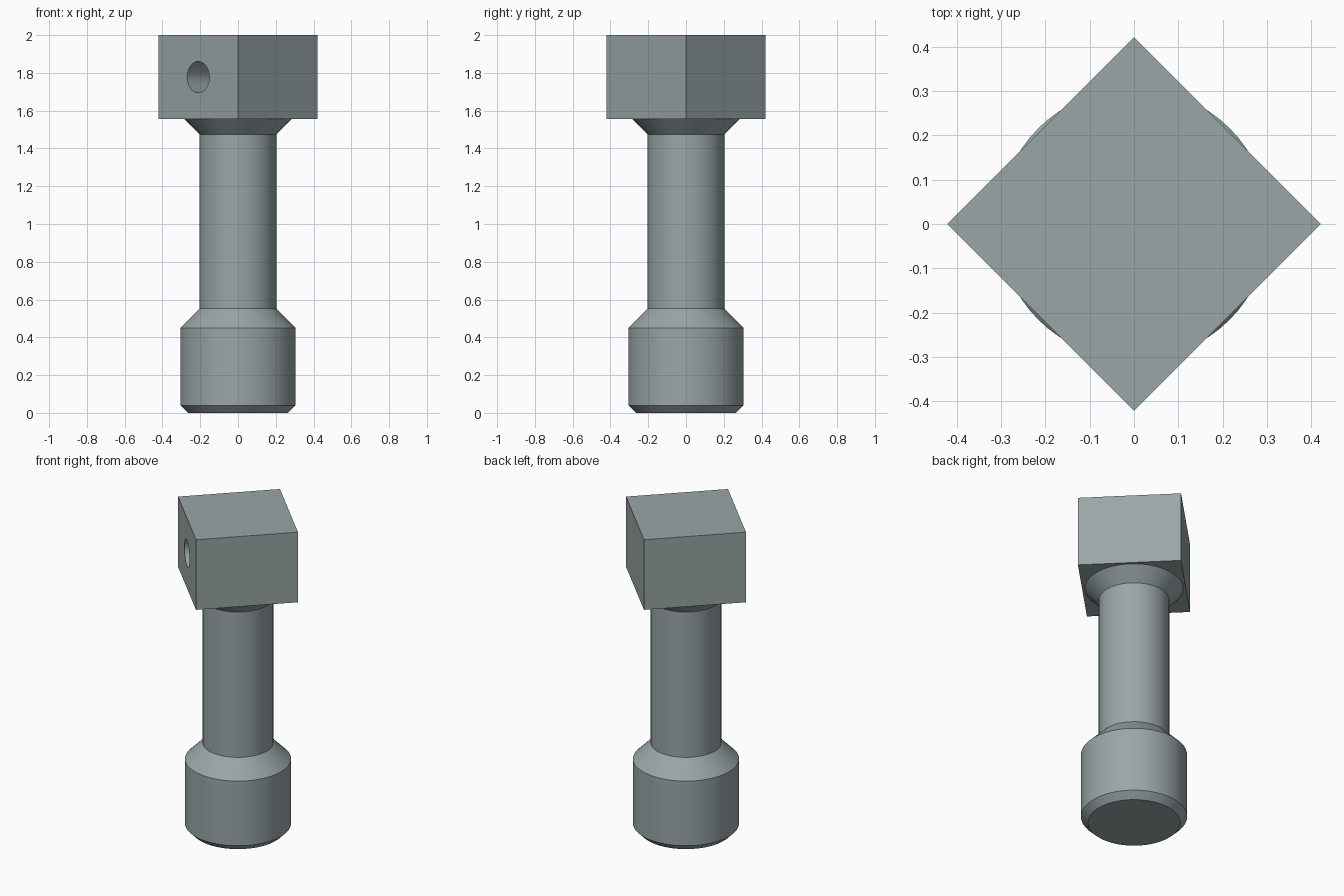
import bpy, bmesh, math
from mathutils import Matrix

if "Cube" in bpy.data.objects:
    bpy.data.objects.remove(bpy.data.objects["Cube"])

SEGMENTS = 64

steel = bpy.data.materials.new("grey_steel")
steel.diffuse_color = (0.32, 0.38, 0.385, 1)
steel.use_nodes = True
steel.node_tree.nodes["Principled BSDF"].inputs["Base Color"].default_value = steel.diffuse_color


def add_object(name, bm):
    bmesh.ops.recalc_face_normals(bm, faces=bm.faces[:])
    mesh = bpy.data.meshes.new(name)
    bm.to_mesh(mesh)
    bm.free()
    mesh.materials.append(steel)
    obj = bpy.data.objects.new(name, mesh)
    bpy.context.collection.objects.link(obj)
    return obj


def lathe(name, profile, segments):
    """Closed solid of revolution about z, first corner on the x axis."""
    bm = bmesh.new()
    angles = [2 * math.pi * i / segments for i in range(segments)]
    rings = [[bm.verts.new((r * math.cos(a), r * math.sin(a), z)) for a in angles]
             for r, z in profile]
    for low, high in zip(rings, rings[1:]):
        for i in range(segments):
            j = (i + 1) % segments
            bm.faces.new((low[i], low[j], high[j], high[i]))
    bm.faces.new(rings[0])
    bm.faces.new(rings[-1])
    return add_object(name, bm)


def shade(obj):
    bpy.ops.object.select_all(action='DESELECT')
    obj.select_set(True)
    bpy.context.view_layer.objects.active = obj
    bpy.ops.object.shade_smooth_by_angle(angle=math.radians(30))


# Turned body: chamfered foot, shoulder, shaft and flared collar
shaft = lathe("turned_shaft", [(0.265, 0), (0.305, 0.04), (0.305, 0.45), (0.203, 0.553),
                               (0.203, 1.475), (0.283, 1.555)], SEGMENTS)
shade(shaft)

# Square head, standing corner-on to the front
head = lathe("square_head", [(0.421, 1.555), (0.421, 2.0)], 4)

# Blind cross hole in the front left face, ending near the axis
cutter = lathe("hole_cutter", [(0.083, 0), (0.083, 0.5)], 48)
cutter.hide_render = True
cutter.matrix_world = (Matrix.Translation((0, 0, 1.7775))
                       @ Matrix.Rotation(math.radians(-135), 4, 'Z')
                       @ Matrix.Rotation(math.pi / 2, 4, 'Y'))
bpy.context.view_layer.update()

cut = head.modifiers.new("cross_hole", 'BOOLEAN')
cut.operation = 'DIFFERENCE'
cut.solver = 'EXACT'
cut.object = cutter
bpy.context.view_layer.objects.active = head
bpy.ops.object.modifier_apply(modifier=cut.name)
bpy.data.objects.remove(cutter)
shade(head)
